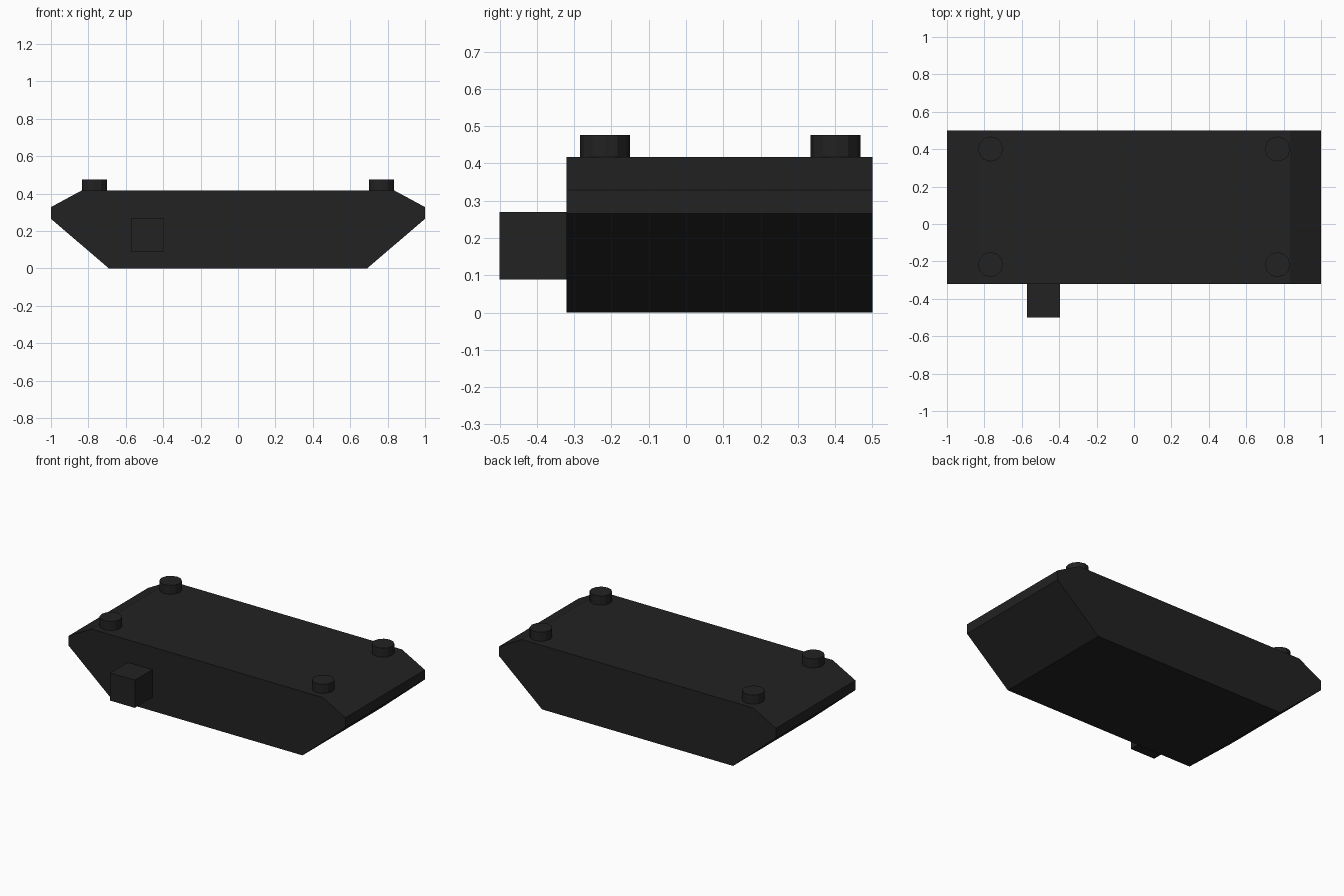
import bpy
import bmesh
from mathutils import Matrix

cube = bpy.data.objects.get("Cube")
if cube:
    bpy.data.objects.remove(cube, do_unlink=True)

# Single dark finish
COLOR = (0.016, 0.016, 0.016, 1)
black = bpy.data.materials.new("matte_black")
black.use_nodes = True
black.diffuse_color = COLOR
bsdf = black.node_tree.nodes["Principled BSDF"]
bsdf.inputs["Base Color"].default_value = COLOR
bsdf.inputs["Roughness"].default_value = 0.8


def finish(name, bm):
    """Turn a bmesh into a named, flat-shaded object."""
    bmesh.ops.recalc_face_normals(bm, faces=bm.faces)
    mesh = bpy.data.meshes.new(name)
    bm.to_mesh(mesh)
    bm.free()
    mesh.materials.append(black)
    obj = bpy.data.objects.new(name, mesh)
    bpy.context.collection.objects.link(obj)
    return obj


FRONT, BACK, TOP = -0.32, 0.5, 0.417

# Body: mirrored tapered profile extruded from front to back
half = [(0.69, 0), (1, 0.265), (1, 0.328), (0.835, TOP)]
profile = half + [(-x, z) for x, z in reversed(half)]
bm = bmesh.new()
face = bm.faces.new([bm.verts.new((x, FRONT, z)) for x, z in profile])
extruded = bmesh.ops.extrude_face_region(bm, geom=[face])["geom"]
moved = [v for v in extruded if isinstance(v, bmesh.types.BMVert)]
bmesh.ops.translate(bm, verts=moved, vec=(0, BACK - FRONT, 0))
# Keep the front cap closed
if not any(all(abs(v.co.y - FRONT) < 1e-5 for v in f.verts) for f in bm.faces):
    bmesh.ops.holes_fill(bm, edges=bm.edges)
finish("body", bm)

# Front connector block
bm = bmesh.new()
bmesh.ops.create_cube(bm, size=1)
bmesh.ops.scale(bm, vec=(0.178, 0.19, 0.181), verts=bm.verts)
bmesh.ops.translate(bm, vec=(-0.484, -0.405, 0.179), verts=bm.verts)
finish("front_connector", bm)

# Twelve-sided studs near the four top corners
for side, x in (("left", 0.767), ("right", -0.767)):
    for end, y in (("front", -0.217), ("back", 0.401)):
        bm = bmesh.new()
        bmesh.ops.create_cone(
            bm, cap_ends=True, segments=12, radius1=0.067, radius2=0.067,
            depth=0.07, matrix=Matrix.Translation((x, y, 0.441)))
        finish(f"{end}_{side}_stud", bm)
